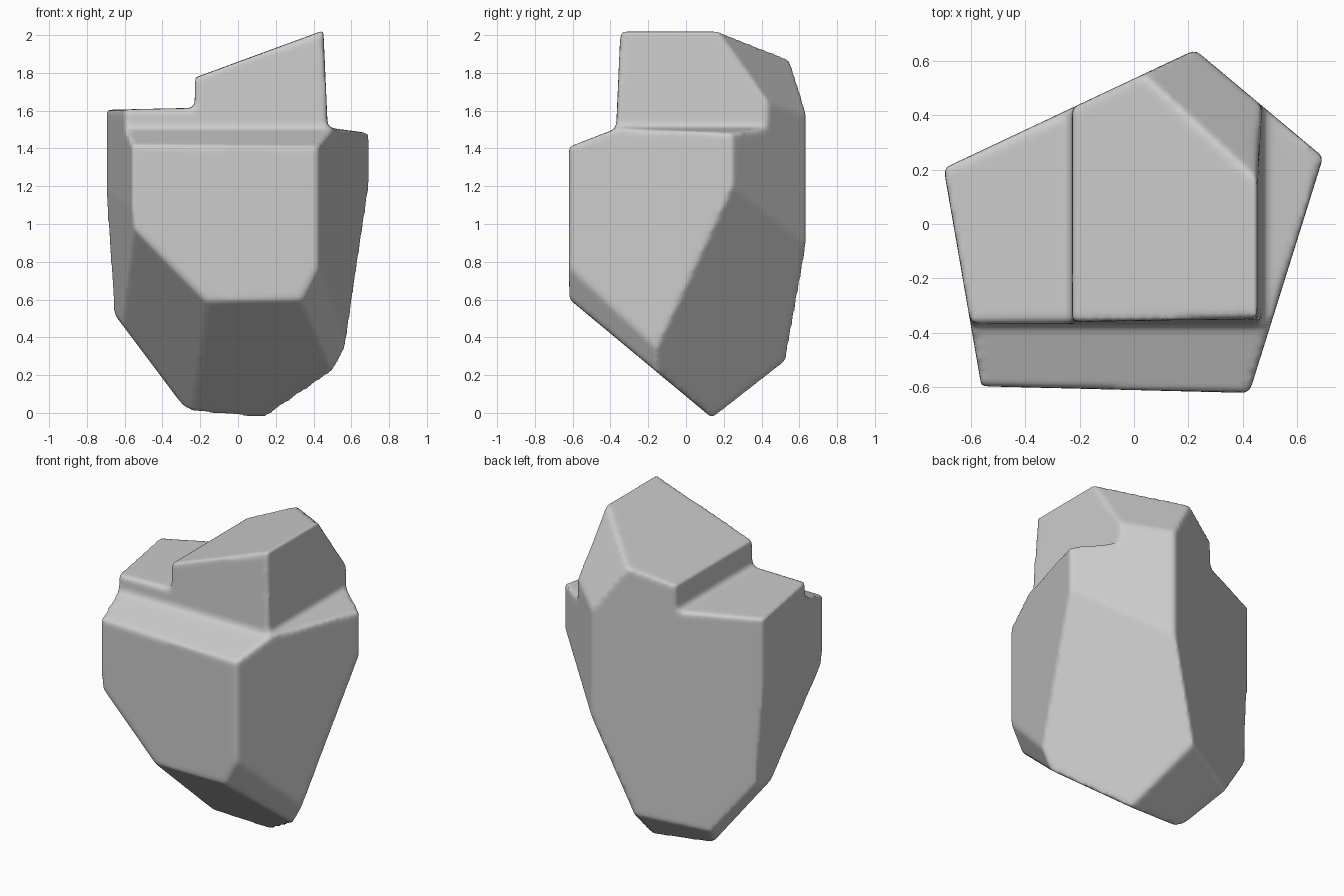
import bpy, bmesh
from mathutils import Vector

if "Cube" in bpy.data.objects:
    bpy.data.objects.remove(bpy.data.objects["Cube"])

CENTRE = Vector((0, 0, 1))


def add_object(name, bm):
    bmesh.ops.recalc_face_normals(bm, faces=bm.faces[:])
    mesh = bpy.data.meshes.new(name)
    bm.to_mesh(mesh)
    bm.free()
    obj = bpy.data.objects.new(name, mesh)
    bpy.context.collection.objects.link(obj)
    return obj


def cleave(bm, a, b, c):
    """Slice off everything outside the plane through three points and cap it."""
    a, b, c = Vector(a), Vector(b), Vector(c)
    n = (b - a).cross(c - a).normalized()
    if n.dot(a - CENTRE) < 0:
        n = -n
    cut = bmesh.ops.bisect_plane(bm, geom=bm.verts[:] + bm.edges[:] + bm.faces[:], dist=1e-5,
                                 plane_co=a, plane_no=n, clear_outer=True)
    edges = [g for g in cut["geom_cut"] if isinstance(g, bmesh.types.BMEdge)]
    if edges:
        bmesh.ops.edgeloop_fill(bm, edges=edges)


def wall(bm, a, b):
    """Vertical cleave through two plan points."""
    cleave(bm, (*a, 0), (*b, 0), (*a, 2))


def step_cutter(name, profile, axis):
    """Prism from a side profile, extruded along x or y."""
    bm = bmesh.new()
    place = (lambda u, z: (-2, u, z)) if axis == "x" else (lambda u, z: (u, -2, z))
    face = bm.faces.new([bm.verts.new(place(u, z)) for u, z in profile])
    ext = bmesh.ops.extrude_face_region(bm, geom=[face])
    verts = [g for g in ext["geom"] if isinstance(g, bmesh.types.BMVert)]
    bmesh.ops.translate(bm, verts=verts, vec=(4, 0, 0) if axis == "x" else (0, 4, 0))
    obj = add_object(name, bm)
    obj.hide_render = True
    obj.hide_set(True)
    return obj


# Rock block, cleaved from a cube
bm = bmesh.new()
bmesh.ops.create_cube(bm, size=4)
bmesh.ops.translate(bm, verts=bm.verts[:], vec=CENTRE)

# five upright sides
wall(bm, (0.40, -0.62), (-0.52, -0.597))
wall(bm, (0.43, -0.60), (0.69, 0.23))
wall(bm, (0.69, 0.25), (0.23, 0.635))
wall(bm, (0.21, 0.633), (-0.66, 0.223))
wall(bm, (-0.695, 0.18), (-0.56, -0.60))

# sloping top and its back corner
cleave(bm, (-0.20, 0, 1.785), (0.42, 0, 2.013), (0, 0.5, 1.859))
cleave(bm, (0.43, 0.19, 2.01), (0.05, 0.54, 1.87), (0.23, 0.63, 1.59))

# tapering underside: back right, left, lower left, front left, front, front right, back
cleave(bm, (0.69, 0.25, 1.2), (0.555, -0.13, 0.36), (0.03, 0.54, 0.36))
cleave(bm, (-0.693, 0.2, 1.1), (-0.65, 0.2, 0.5), (-0.56, -0.6, 1.08))
cleave(bm, (-0.645, 0, 0.51), (-0.30, 0, 0.05), (-0.30, 1, 0.05))
cleave(bm, (-0.56, -0.61, 1.0), (-0.17, -0.61, 0.6), (-0.29, 0.11, 0.04))
cleave(bm, (-0.17, -0.61, 0.595), (0.33, -0.61, 0.595), (0.10, 0.13, -0.02))
cleave(bm, (0.34, -0.61, 0.6), (0.42, -0.61, 0.75), (0.50, -0.22, 0.31))
cleave(bm, (0.10, 0.14, -0.02), (-0.30, 0.12, 0.03), (-0.15, 0.46, 0.25))
rock = add_object("rock", bm)

# Broken ledges around the top
ledges = [
    step_cutter("front_ledge_cutter", [(-0.335, 2.3), (-0.37, 1.505), (-0.9, 1.30), (-0.9, 2.3)], "x"),
    step_cutter("left_ledge_cutter", [(-0.215, 2.3), (-0.23, 1.615), (-0.9, 1.60), (-0.9, 2.3)], "y"),
    step_cutter("right_ledge_cutter", [(0.44, 2.3), (0.475, 1.51), (0.9, 1.455), (0.9, 2.3)], "y"),
]
for cutter in ledges:
    mod = rock.modifiers.new(cutter.name, "BOOLEAN")
    mod.operation = "DIFFERENCE"
    mod.solver = "EXACT"
    mod.object = cutter

# Worn, rounded edges
remesh = rock.modifiers.new("even_surface", "REMESH")
remesh.mode = "VOXEL"
remesh.voxel_size = 0.016
remesh.use_smooth_shade = True
soften = rock.modifiers.new("worn_edges", "SMOOTH")
soften.factor = 0.5
soften.iterations = 6
